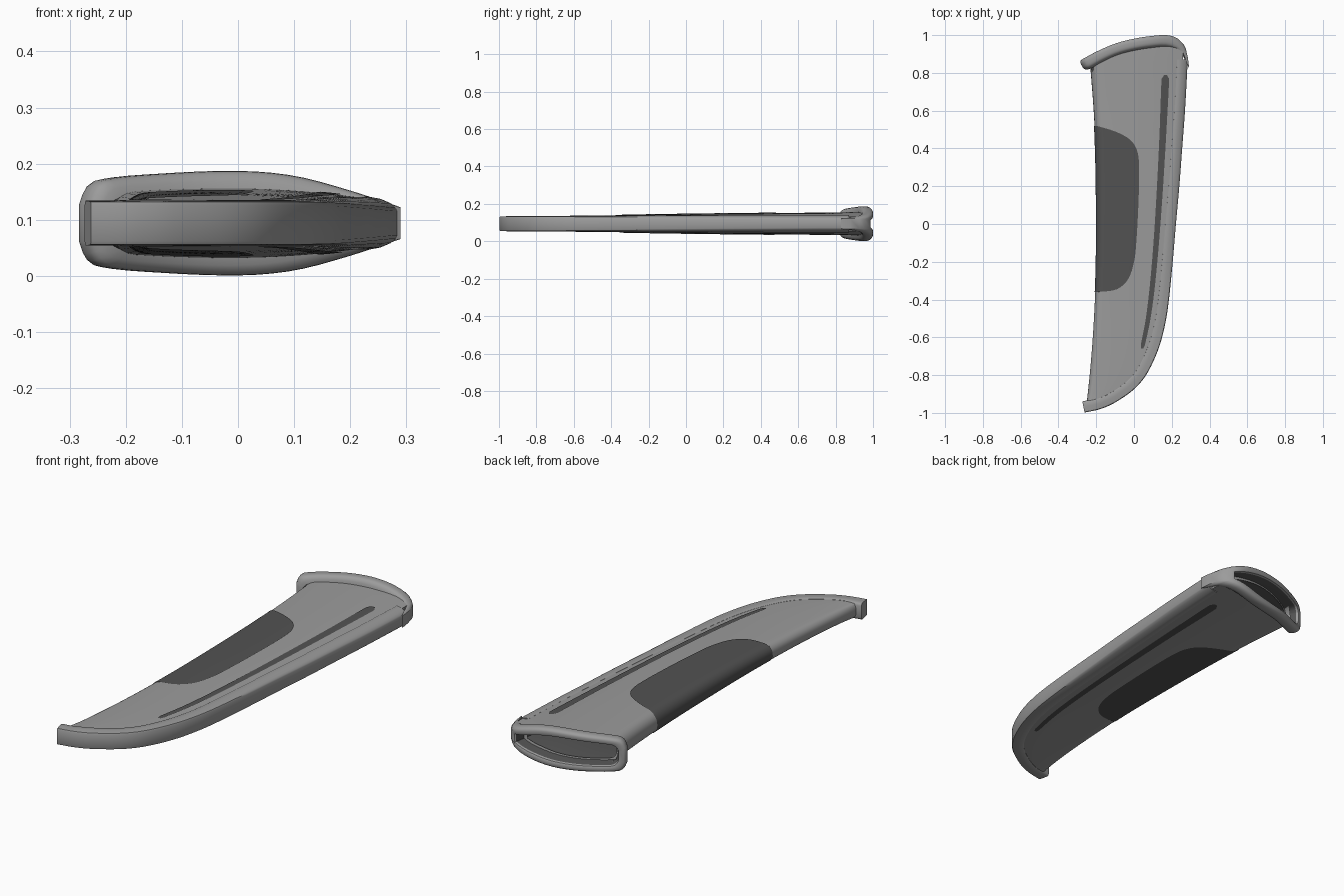
import bpy, bmesh, math
from mathutils import Vector

if "Cube" in bpy.data.objects:
    bpy.data.objects.remove(bpy.data.objects["Cube"])

ZC = 0.094  # mid height of the whole sheath


def material(name, v):
    m = bpy.data.materials.new(name)
    m.diffuse_color = (v, v, v, 1)
    m.use_nodes = True
    m.node_tree.nodes["Principled BSDF"].inputs["Base Color"].default_value = m.diffuse_color
    return m


GREY = material("mid grey", 0.33)
DARK = material("dark grey", 0.085)


def smooth_table(pts):
    """Smooth curve through (t, value) pairs."""
    def slope(i):
        a, b = pts[max(i - 1, 0)], pts[min(i + 1, len(pts) - 1)]
        return (b[1] - a[1]) / (b[0] - a[0])

    def f(t):
        t = min(max(t, pts[0][0]), pts[-1][0])
        i = 0
        while i < len(pts) - 2 and t > pts[i + 1][0]:
            i += 1
        (t0, v0), (t1, v1) = pts[i], pts[i + 1]
        d = t1 - t0
        s = (t - t0) / d
        return ((2*s**3 - 3*s*s + 1) * v0 + (s**3 - 2*s*s + s) * d * slope(i)
                + (3*s*s - 2*s**3) * v1 + (s**3 - s*s) * d * slope(i + 1))
    return f


# outline tables
OUT = [(-0.262, -0.998), (-0.18, -0.98), (-0.1, -0.945), (0, -0.875), (0.07, -0.79),
       (0.13, -0.66), (0.165, -0.53), (0.185, -0.4), (0.205, -0.2), (0.222, 0),
       (0.24, 0.2), (0.255, 0.4), (0.27, 0.6), (0.281, 0.8), (0.284, 0.87)]
right_x = smooth_table([(y, x) for x, y in OUT])
left_x = smooth_table([(-1, -0.256), (-0.75, -0.23), (-0.5, -0.212), (-0.2, -0.2),
                       (0.2, -0.2), (0.5, -0.208), (0.8, -0.226), (0.95, -0.235)])
half_z = smooth_table([(-1, 0.037), (-0.5, 0.043), (0, 0.051), (0.5, 0.057), (0.9, 0.062)])
throat_y = smooth_table([(-0.292, 0.862), (-0.2, 0.912), (-0.1, 0.955), (0, 0.981), (0.1, 0.996),
                         (0.17, 1.0), (0.22, 0.988), (0.26, 0.955), (0.28, 0.915), (0.291, 0.86)])
throat_h = smooth_table([(-0.292, 0.03), (-0.28, 0.062), (-0.26, 0.077), (-0.15, 0.088), (0, 0.093),
                         (0.1, 0.084), (0.2, 0.058), (0.291, 0.028)])


def body_right(y):
    return right_x(y) - 0.025


def lens(f, y):
    r = 0.93 - 0.3 * (y + 1) / 1.9
    if f < 0.45:
        return 1 - 0.15 * ((0.45 - f) / 0.45) ** 2
    return 1 - (1 - r) * ((f - 0.45) / 0.55) ** 2


def body_point(f, y):
    """x and half height of the body, f runs from spine (0) to edge (1)."""
    f = min(max(f, 0), 1)
    t = min(f / 0.1, 1)
    g = max(0, 1 - (1 - t) ** 2.2) ** (1 / 2.2)
    l, r = left_x(y), body_right(y)
    return l + f * (r - l), half_z(y) * g * lens(f, y)


def body_z(x, y):
    l, r = left_x(y), body_right(y)
    return body_point(max(0.1, (x - l) / (r - l)), y)[1]


FS = [0, .004, .012, .025, .045, .07, .1] + [.1 + .9 * i / 18 for i in range(1, 19)]


def ring(fn):
    """Closed section: top from spine to edge, then bottom back again."""
    top = [fn(f) for f in FS]
    return ([(x, y, ZC + z) for x, y, z in top]
            + [(x, y, ZC - z) for x, y, z in reversed(top)])


def loft(name, rings, closed=True, cap0=False, cap1=False, mat=GREY, dark_from=None, angle=40):
    bm = bmesh.new()
    rows = [[bm.verts.new(p) for p in r] for r in rings]
    n = len(rows[0])
    for j in range(len(rows) - 1):
        for i in range(n if closed else n - 1):
            k = (i + 1) % n
            fc = bm.faces.new((rows[j][i], rows[j][k], rows[j + 1][k], rows[j + 1][i]))
            fc.material_index = int(dark_from is not None and j >= dark_from)
    if cap0:
        bm.faces.new(rows[0])
    if cap1:
        bm.faces.new(rows[-1]).material_index = int(dark_from is not None)
    bmesh.ops.remove_doubles(bm, verts=bm.verts, dist=1e-5)
    bmesh.ops.recalc_face_normals(bm, faces=bm.faces)
    me = bpy.data.meshes.new(name)
    bm.to_mesh(me)
    bm.free()
    me.materials.append(mat)
    if dark_from is not None:
        me.materials.append(DARK)
    ob = bpy.data.objects.new(name, me)
    bpy.context.collection.objects.link(ob)
    bpy.ops.object.select_all(action='DESELECT')
    ob.select_set(True)
    bpy.context.view_layer.objects.active = ob
    bpy.ops.object.shade_smooth_by_angle(angle=math.radians(angle))
    return ob


# sheath body, its upper end sheared to follow the throat
def body_ring(yn):
    k = min(max((yn - 0.5) / 0.42, 0), 1) ** 2

    def fn(f):
        x, z = body_point(f, yn)
        return x, yn + k * (throat_y(x) - 0.045 - 0.92), z
    return ring(fn)


loft("sheath_body", [body_ring(-0.975 + 1.895 * i / 60) for i in range(61)], cap0=True)

# edge rim swept along the outline
path = []
for i in range(len(OUT) - 1):
    p = [Vector(OUT[min(max(i + k, 0), len(OUT) - 1)]) for k in (-1, 0, 1, 2)]
    for s in range(6):
        t = s / 6
        path.append(0.5 * (2*p[1] + (p[2] - p[0])*t + (2*p[0] - 5*p[1] + 4*p[2] - p[3])*t*t
                           + (3*p[1] - p[0] - 3*p[2] + p[3])*t**3))
path.append(Vector(OUT[-1]))
rings = []
for i, p in enumerate(path):
    d = (path[min(i + 1, len(path) - 1)] - path[max(i - 1, 0)]).normalized()
    inward = Vector((-d.y, d.x))
    q = p + inward * 0.05
    hw = 0.038 - 0.010 * min(max((p.y + 0.7) / 1.4, 0), 1)
    ht = max(body_z(q.x, q.y) + 0.004, hw + 0.002)
    prof = [(0.060, ht * 0.7), (0.056, ht - 0.003), (0.050, ht), (0.030, hw + 0.8 * (ht - hw)),
            (0.012, hw + 0.4 * (ht - hw)), (0.003, hw), (0, hw - 0.006)]
    prof += [(a, -z) for a, z in reversed(prof)]
    rings.append([(*(p + inward * a), ZC + z) for a, z in prof])
loft("edge_rim", rings, cap0=True, cap1=True)


# throat collar with a dark hollow running into the body
def collar_ring(d, dy):
    def fn(f):
        x0 = -0.291 + 0.581 * f
        h = throat_h(x0) * (0.093 - d) / 0.093
        x = -0.291 + d + f * (0.581 - d - 2.2 * d)
        return x - dy * 0.5 * (1 - f) ** 2, throat_y(x) + dy * (0.85 + 0.15 * f), h
    return ring(fn)


def cavity_ring(y):
    def fn(f):
        x, z = body_point(0.05 + 0.85 * f, y)
        return x, y, z * 0.8
    return ring(fn)


collar = [(0.045, -0.068), (0.032, -0.066), (0.018, -0.063), (0.006, -0.056), (0.001, -0.046),
          (0, -0.036), (0, -0.022), (0.002, -0.011), (0.007, -0.003), (0.013, 0),
          (0.027, 0), (0.032, -0.003), (0.035, -0.012)]
rings = [collar_ring(*c) for c in collar] + [cavity_ring(y) for y in (0.75, 0.4, 0, -0.4, -0.7)]
loft("throat_collar", rings, cap1=True, dark_from=len(collar) - 1)

# dark grip patch wrapped around the spine
patch_x = smooth_table([(-0.36, -0.197), (-0.355, -0.13), (-0.34, -0.08), (-0.29, -0.03), (-0.2, 0.0),
                        (-0.1, 0.012), (0.15, 0.025), (0.33, 0.026), (0.4, 0.012), (0.45, -0.025),
                        (0.49, -0.1), (0.52, -0.197)])
rings = []
for i in range(61):
    y = 0.08 - 0.44 * math.cos(math.pi * i / 60)
    l, r = left_x(y), body_right(y)
    fr = max(0.005, (patch_x(y) - l) / (r - l))
    side = []
    for j in range(25):
        f = fr * (j / 24) ** 2
        x, z = body_point(f, y)
        e = max(0, 1 - f / 0.1)
        side.append((x - 0.003 * e, y, z + 0.003 * (1 - e)))
    rings.append([(x, y, ZC + z) for x, y, z in reversed(side)]
                 + [(x, y, ZC - z) for x, y, z in side])
loft("grip_patch", rings, closed=False, mat=DARK)

# slim dark stripe on both faces
stripe_x = smooth_table([(-0.66, 0.043), (-0.5, 0.075), (-0.3, 0.1), (0, 0.125), (0.4, 0.149), (0.79, 0.167)])
stripe_w = smooth_table([(-0.66, 0.006), (-0.64, 0.011), (0, 0.015), (0.5, 0.018), (0.76, 0.02),
                         (0.78, 0.016), (0.79, 0.006)])
for name, sgn in (("stripe_top", 1), ("stripe_bottom", -1)):
    rings = []
    for i in range(73):
        y = -0.66 + 1.45 * i / 72
        xs = [stripe_x(y) + stripe_w(y) * k / 2 for k in range(-2, 3)]
        rings.append([(x, y, ZC + sgn * (body_z(x, y) + 0.003)) for x in xs])
    ob = loft(name, rings, closed=False, mat=DARK)
    # face the plate outwards
    if ob.data.polygons[0].normal.z * sgn < 0:
        ob.data.flip_normals()
